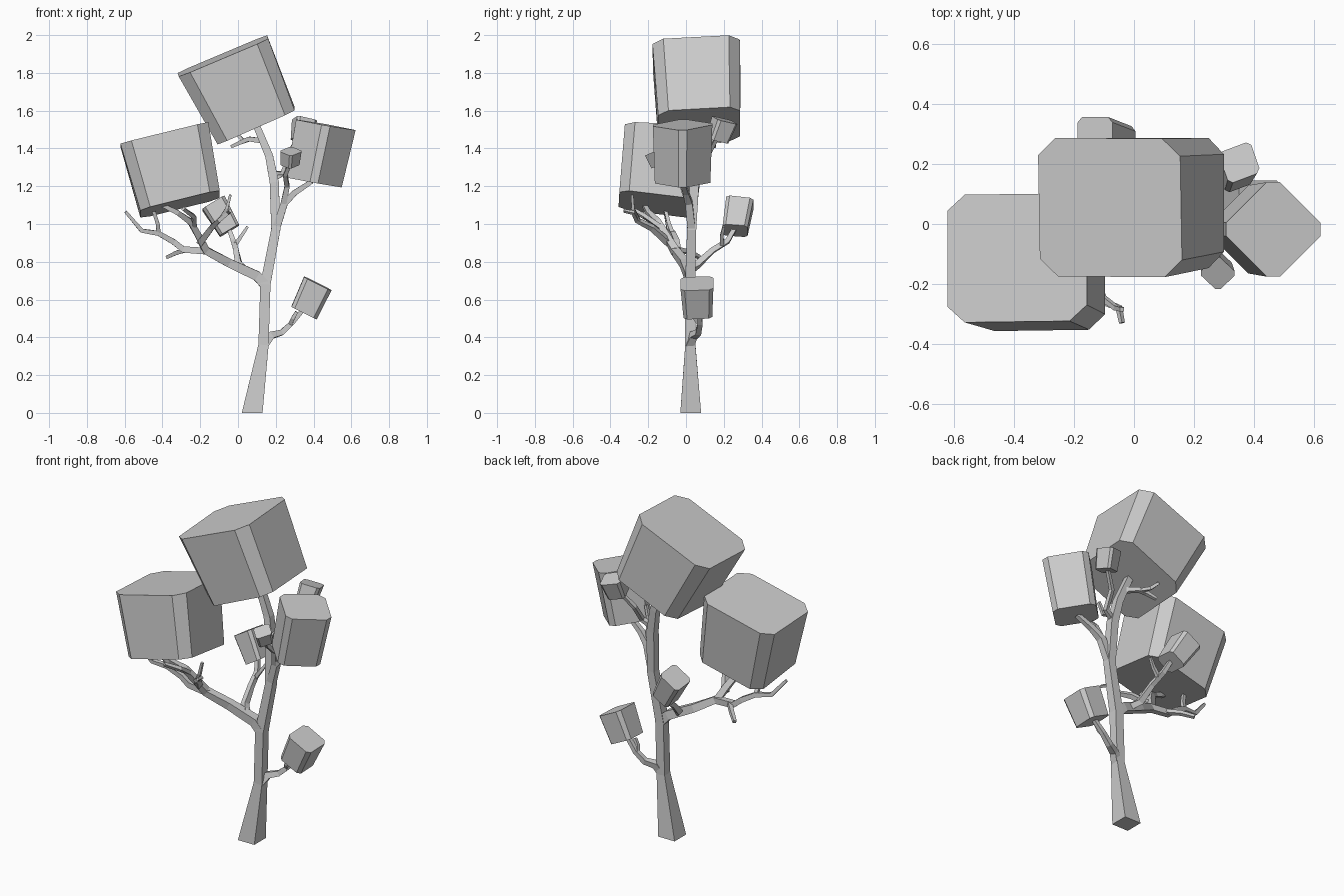
import bpy
from mathutils import Vector as V


def make_object(name, verts, faces):
    mesh = bpy.data.meshes.new(name)
    mesh.from_pydata([tuple(v) for v in verts], [], faces)
    mesh.update()
    obj = bpy.data.objects.new(name, mesh)
    bpy.context.collection.objects.link(obj)
    return obj


def skin(rings):
    """Join equal rings into a closed solid (rings run counter-clockwise seen from the end)."""
    n = len(rings[0])
    faces = [list(range(n))[::-1], [(len(rings) - 1) * n + i for i in range(n)]]
    for r in range(len(rings) - 1):
        for i in range(n):
            j = (i + 1) % n
            faces.append([r * n + i, r * n + j, (r + 1) * n + j, (r + 1) * n + i])
    return [p for ring in rings for p in ring], faces


def limb(name, *points):
    """Four-sided tapering limb through (x, y, z, half width) points."""
    pos = [V(p[:3]) for p in points]
    rings = []
    for i, p in enumerate(pos):
        d = (pos[min(i + 1, len(pos) - 1)] - pos[max(i - 1, 0)]).normalized()
        if i == 0 and name == "trunk":
            d = V((0, 0, 1))
        u = V((0, 1, 0)).cross(d).normalized()
        v = d.cross(u)
        h = points[i][3]
        rings.append([p + (u * a + v * b) * h for a, b in ((1, 1), (-1, 1), (-1, -1), (1, -1))])
    return make_object(name, *skin(rings))


def foliage(name, top, bottom, u, v, bu, bv, c=0.25):
    """Tapered block with its four upright edges cut off."""
    k = 1 - c
    outline = ((1, -k), (1, k), (k, 1), (-k, 1), (-1, k), (-1, -k), (-k, -1), (k, -1))
    rings = [[V(o) + V(a) * s + V(b) * t for s, t in outline]
             for o, a, b in ((bottom, bu, bv), (top, u, v))]
    return make_object(name, *skin(rings))


# Trunk
limb("trunk", (.075, .025, 0, .055), (.135, .023, .36, .027), (.145, .022, .68, .027),
     (.2, .03, .97, .024), (.192, .045, 1.22, .024), (.165, .06, 1.36, .021), (.09, .07, 1.54, .018))

# Low right branch
limb("low_branch", (.14, .02, .36, .022), (.175, .04, .41, .019), (.23, .065, .425, .015),
     (.285, .075, .475, .013), (.34, .068, .54, .011))
limb("low_twig", (.275, .075, .465, .011), (.29, .05, .5, .01), (.31, .045, .535, .008))

# Left main branch and its forks
limb("left_branch", (.15, .022, .67, .026), (.1, .02, .725, .026), (-.05, -.01, .795, .023),
     (-.17, -.06, .86, .02), (-.205, -.1, .93, .018), (-.25, -.15, 1.01, .016),
     (-.32, -.2, 1.06, .013), (-.4, -.22, 1.1, .011))
limb("left_outer_branch", (-.15, -.055, .855, .018), (-.29, -.045, .865, .017), (-.34, -.05, .905, .015),
     (-.42, -.07, .95, .013), (-.51, -.09, .965, .011), (-.595, -.11, 1.065, .008))
limb("left_outer_upright", (-.42, -.07, .95, .011), (-.425, -.09, 1.0, .01), (-.45, -.11, 1.08, .009))
limb("left_lower_twig", (-.26, -.045, .865, .012), (-.32, .02, .85, .011), (-.375, .07, .825, .009))
limb("left_inner_branch", (-.2, -.09, .9, .017), (-.14, -.18, .98, .014), (-.1, -.26, 1.02, .011),
     (-.05, -.28, 1.06, .009), (-.04, -.33, 1.07, .007))
limb("left_inner_twig", (-.1, -.25, 1.02, .009), (-.06, -.28, 1.08, .008), (-.04, -.285, 1.155, .007))
limb("left_middle_twig", (-.23, -.14, .99, .012), (-.235, -.22, 1.04, .011), (-.29, -.29, 1.08, .009))

# Back branch
limb("back_branch", (.05, .01, .75, .018), (.005, .06, .785, .017), (-.01, .14, .86, .014),
     (-.025, .22, .91, .013), (-.05, .26, .98, .011))
limb("back_twig", (-.015, .19, .89, .011), (.02, .19, .94, .009), (.05, .2, .985, .007))

# Right upper branches
limb("right_branch", (.2, .03, .97, .021), (.245, .015, 1.11, .019), (.3, 0, 1.165, .015), (.39, -.02, 1.225, .012))
limb("right_front_branch", (.24, .015, 1.1, .016), (.26, -.02, 1.2, .013), (.25, -.08, 1.26, .011), (.276, -.13, 1.32, .009))
limb("right_back_branch", (.19, .045, 1.24, .014), (.25, .06, 1.275, .012), (.26, .12, 1.37, .011), (.335, .17, 1.47, .009))
limb("right_twig", (.19, .045, 1.27, .011), (.235, .02, 1.27, .01), (.26, .01, 1.34, .008))

# Twigs under the crown
limb("crown_twig", (.13, .065, 1.44, .014), (.06, .11, 1.45, .012), (.02, .13, 1.435, .011), (-.035, .15, 1.41, .008))
limb("crown_side_twig", (.05, .115, 1.445, .01), (.03, .18, 1.44, .009), (0, .21, 1.47, .008))

# Leaf blocks
foliage("crown_foliage", (-.08, .055, 1.89), (.096, .07, 1.52),
        (.237, -.002, .1), (-.004, .231, .012), (.204, 0, .09), (0, .217, .012))
foliage("left_foliage", (-.39, -.113, 1.475), (-.307, -.15, 1.105),
        (.233, .003, .057), (0, .213, -.01), (.21, .003, .052), (0, .205, -.025))
foliage("right_foliage", (.465, -.018, 1.525), (.402, -.018, 1.22),
        (.09, .09, -.014), (-.09, .09, .018), (.084, .084, -.014), (-.084, .084, .016))
foliage("low_foliage", (.422, .058, .685), (.35, .063, .53),
        (.072, 0, -.036), (0, .087, .003), (.067, 0, -.033), (0, .076, .003))
foliage("back_foliage", (-.13, .285, 1.11), (-.045, .26, .965),
        (.058, 0, .035), (0, .072, -.008), (.05, 0, .03), (0, .066, -.005))
foliage("front_small_foliage", (.28, -.165, 1.385), (.275, -.135, 1.315),
        (.032, .03, .013), (-.032, .03, .013), (.029, .027, .012), (-.029, .027, .012))
foliage("rear_small_foliage", (.352, .205, 1.55), (.337, .165, 1.445),
        (.053, .02, -.012), (-.018, .052, -.012), (.046, .017, -.011), (-.016, .046, -.011))
